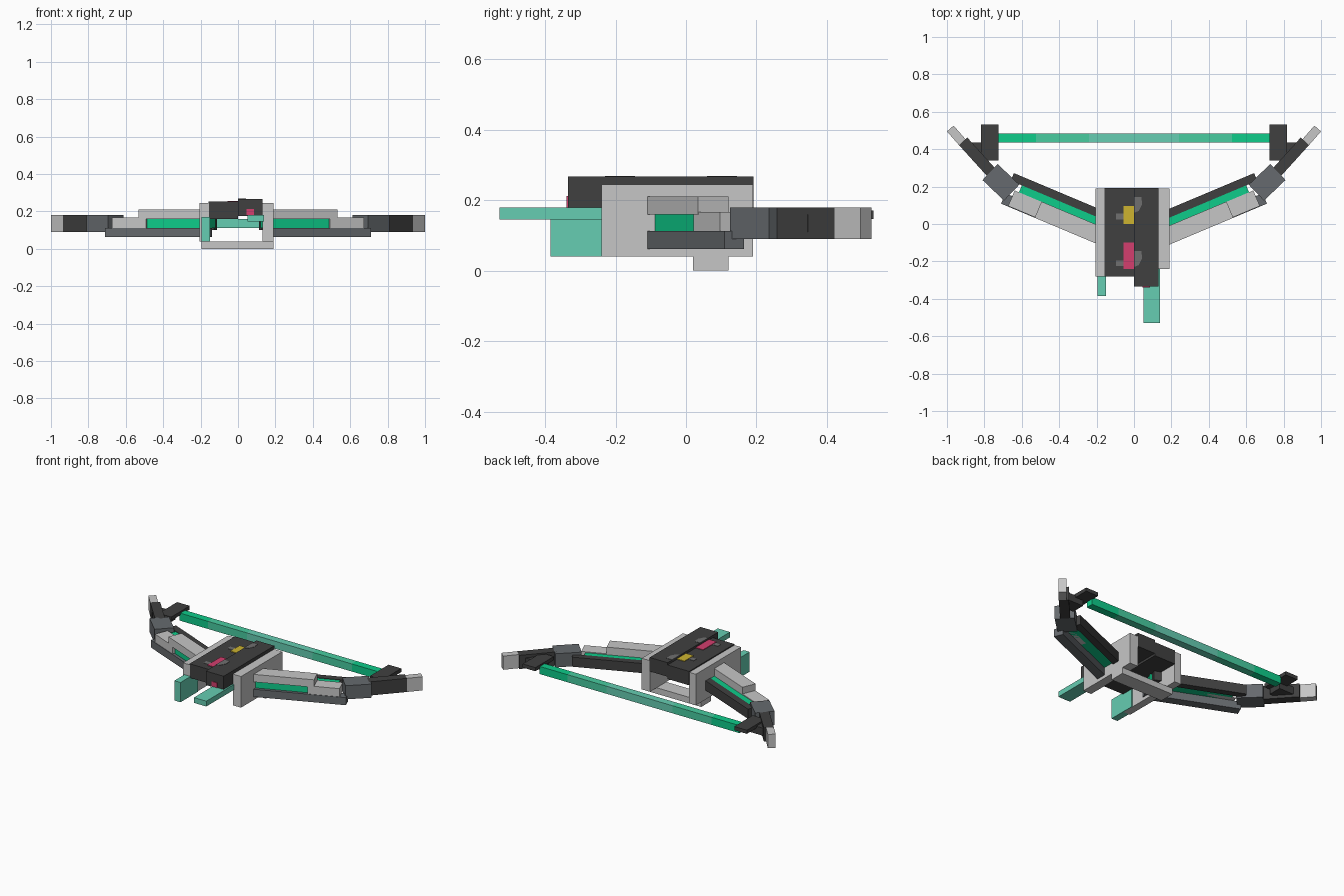
import bpy, bmesh, math
from mathutils import Vector

if "Cube" in bpy.data.objects:
    bpy.data.objects.remove(bpy.data.objects["Cube"])


def material(name, r, g, b):
    m = bpy.data.materials.new(name)
    lin = [((c / 255 + 0.055) / 1.055) ** 2.4 for c in (r, g, b)]
    m.diffuse_color = (*lin, 1)
    m.use_nodes = True
    m.node_tree.nodes["Principled BSDF"].inputs["Base Color"].default_value = m.diffuse_color
    return m


LIGHT = material("light_grey", 198, 198, 198)
GREY = material("slate_grey", 102, 106, 110)
BLACK = material("charcoal", 64, 64, 64)
TEAL = material("pale_teal", 102, 205, 178)
MID = material("mid_green", 72, 204, 160)
GREEN = material("bright_green", 14, 204, 138)
PINK = material("pink", 212, 62, 110)
YELLOW = material("yellow", 205, 180, 48)
PATCH = material("worn_grey", 112, 112, 112)


def prism(name, points, z0, z1, mat):
    """Extrude a flat outline from z0 up to z1."""
    bm = bmesh.new()
    face = bm.faces.new([bm.verts.new((x, y, z0)) for x, y in points])
    ext = bmesh.ops.extrude_face_region(bm, geom=[face])
    top = [v for v in ext["geom"] if isinstance(v, bmesh.types.BMVert)]
    bmesh.ops.translate(bm, verts=top, vec=(0, 0, z1 - z0))
    bmesh.ops.recalc_face_normals(bm, faces=bm.faces)
    me = bpy.data.meshes.new(name)
    bm.to_mesh(me)
    bm.free()
    me.materials.append(mat)
    ob = bpy.data.objects.new(name, me)
    bpy.context.collection.objects.link(ob)
    return ob


def box(name, x0, x1, y0, y1, z0, z1, mat):
    return prism(name, [(x0, y0), (x1, y0), (x1, y1), (x0, y1)], z0, z1, mat)


def beam(name, a, b, width, z0, z1, mat, side):
    """Straight bar whose front edge runs a to b, mirrored by side."""
    a, b = Vector(a), Vector(b)
    d = (b - a).normalized()
    n = Vector((-d.y, d.x)) * width
    prism(name, [(p.x * side, p.y) for p in (a, b, b + n, a + n)], z0, z1, mat)


# Central housing: side plates and lower grip
box("left_side_plate", -0.205, -0.155, -0.28, 0.19, 0.04, 0.245, LIGHT)
box("right_side_plate", 0.13, 0.19, -0.24, 0.19, 0.04, 0.245, LIGHT)
box("lower_grip", -0.195, 0.19, 0.02, 0.12, 0.0, 0.04, LIGHT)

# Dark top slabs
box("left_top_slab", -0.157, 0.0, -0.28, 0.192, 0.16, 0.252, BLACK)
box("right_top_slab", 0.0, 0.13, -0.335, 0.192, 0.175, 0.267, BLACK)

# Teal prongs at the front
box("left_prong", -0.195, -0.15, -0.385, -0.2, 0.04, 0.17, TEAL)
box("right_prong", 0.05, 0.14, -0.53, -0.1, 0.145, 0.18, TEAL)

# Painted marks on the slabs
box("yellow_mark", -0.055, 0.0, 0.0, 0.095, 0.25, 0.256, YELLOW)
box("pink_mark", -0.055, 0.0, -0.24, -0.1, 0.25, 0.256, PINK)
box("front_pink_mark", 0.045, 0.085, -0.339, -0.333, 0.18, 0.212, PINK)
for name, y in (("back", 0.06), ("front", -0.23)):
    curl = [(0, y), (0.025, y + 0.01), (0.043, y + 0.045), (0.04, y + 0.085), (0, y + 0.085)]
    prism(name + "_worn_curl", curl, 0.265, 0.269, PATCH)
    box(name + "_worn_spot", -0.095, -0.055, y - 0.035 if y > 0 else y + 0.005,
        y - 0.005 if y > 0 else y + 0.035, 0.25, 0.254, PATCH)

# Angled arms and swept limbs
ARM = math.radians(22.8)
along = Vector((math.cos(ARM), math.sin(ARM)))
across = Vector((-along.y, along.x))
origin = Vector((0.19, -0.11))


def arm(s, t):
    """Point at distance s along the arm and t back from its front edge."""
    return origin + along * s + across * t


for side, label in ((-1, "left"), (1, "right")):
    def arm_bar(part, s0, s1, t, width, z0, z1, mat):
        beam(f"{label}_{part}", arm(s0, t), arm(s1, t), width, z0, z1, mat, side)

    arm_bar("upper_arm", -0.03, 0.37, 0, 0.094, 0.16, 0.21, LIGHT)
    arm_bar("arm_end", 0.33, 0.525, 0.003, 0.09, 0.112, 0.166, LIGHT)
    arm_bar("lower_arm", -0.03, 0.565, 0, 0.06, 0.062, 0.112, GREY)
    arm_bar("arm_core", -0.02, 0.5, 0.02, 0.115, 0.112, 0.16, GREEN)
    arm_bar("back_arm", -0.01, 0.565, 0.133, 0.044, 0.1, 0.163, BLACK)

    beam(f"{label}_limb_base", (0.695, 0.125), (0.81, 0.235), 0.118, 0.09, 0.18, GREY, side)
    beam(f"{label}_limb", (0.78, 0.25), (0.936, 0.422), 0.06, 0.09, 0.18, BLACK, side)
    beam(f"{label}_limb_tip", (0.936, 0.422), (1.0, 0.495), 0.047, 0.09, 0.18, LIGHT, side)

    # String anchors
    xs = sorted((0.725 * side, 0.817 * side))
    box(f"{label}_anchor", *xs, 0.34, 0.533, 0.147, 0.171, BLACK)
    xs = sorted((0.76 * side, 0.867 * side))
    box(f"{label}_anchor_step", *xs, 0.345, 0.435, 0.11, 0.16, BLACK)

    # Outer string sections
    for part, x0, x1, mat in (("outer", 0.525, 0.73, GREEN), ("inner", 0.24, 0.525, MID)):
        xs = sorted((x0 * side, x1 * side))
        box(f"{label}_{part}_string", *xs, 0.435, 0.485, 0.11, 0.16, mat)

box("middle_string", -0.24, 0.24, 0.435, 0.485, 0.11, 0.16, TEAL)
